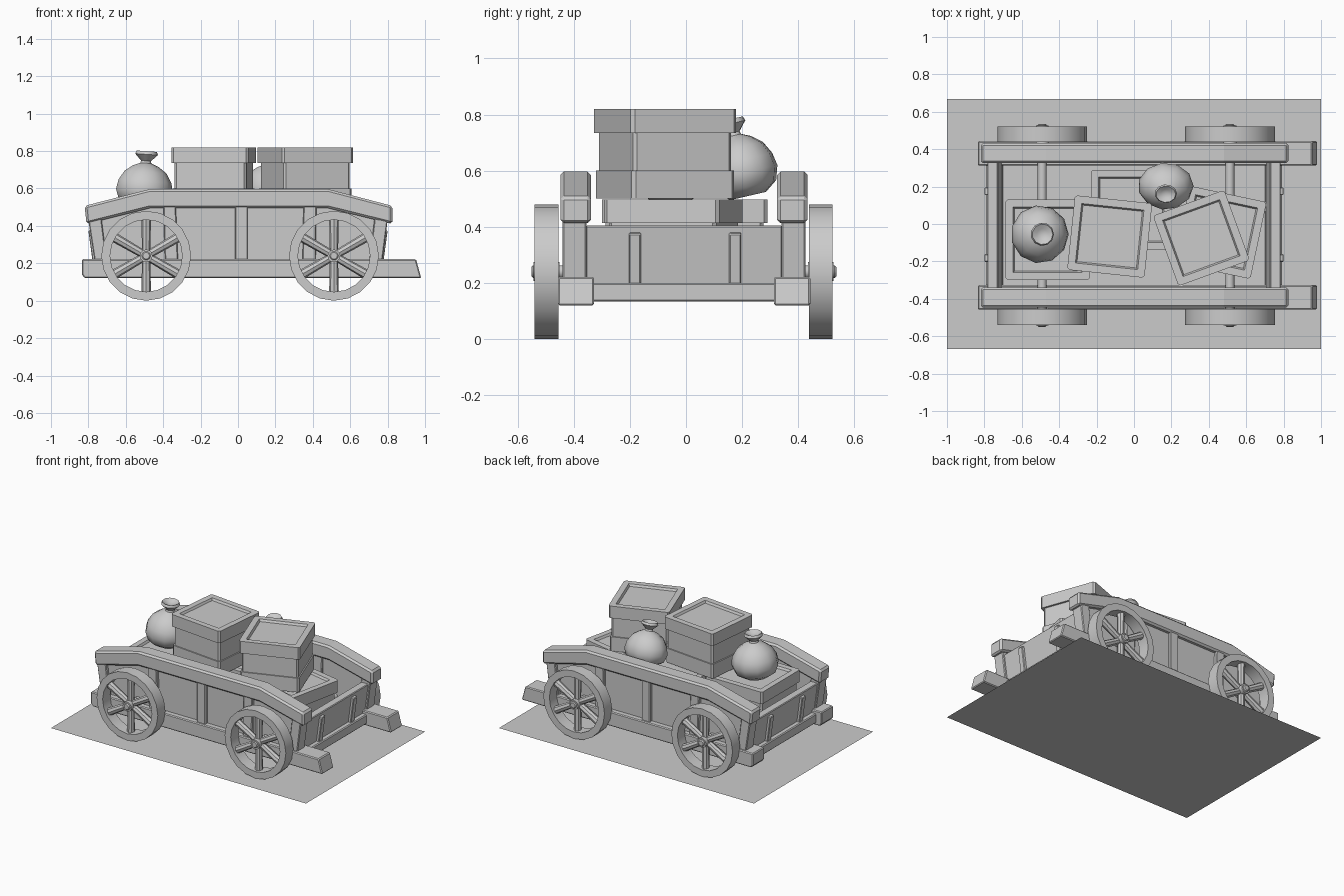
import bpy, bmesh, math
from mathutils import Matrix, Vector

if "Cube" in bpy.data.objects:
    bpy.data.objects.remove(bpy.data.objects["Cube"])

YC = -0.007  # the cart body sits slightly forward of the sheet centre

grey = bpy.data.materials.new("plain_grey")
grey.diffuse_color = (0.6, 0.6, 0.6, 1)
grey.use_nodes = True
grey.node_tree.nodes["Principled BSDF"].inputs["Base Color"].default_value = grey.diffuse_color


def finish(name, bm, bevel=0.0, smooth=False, recalc=True):
    if recalc:
        bmesh.ops.recalc_face_normals(bm, faces=bm.faces)
    me = bpy.data.meshes.new(name)
    bm.to_mesh(me)
    bm.free()
    me.materials.append(grey)
    ob = bpy.data.objects.new(name, me)
    bpy.context.collection.objects.link(ob)
    if bevel:
        mod = ob.modifiers.new("bevel", 'BEVEL')
        mod.width = bevel
        mod.segments = 1
        mod.limit_method = 'ANGLE'
        mod.angle_limit = math.radians(40)
    if smooth:
        bpy.ops.object.select_all(action='DESELECT')
        ob.select_set(True)
        bpy.context.view_layer.objects.active = ob
        bpy.ops.object.shade_smooth_by_angle(angle=math.radians(40))
    return ob


def prism(name, pts, y0, y1, bevel=0.0):
    """Extrude an x-z outline from y0 to y1."""
    bm = bmesh.new()
    f = bm.faces.new([bm.verts.new((x, y0 + YC, z)) for x, z in pts])
    ext = bmesh.ops.extrude_face_region(bm, geom=[f])
    vs = [v for v in ext["geom"] if isinstance(v, bmesh.types.BMVert)]
    bmesh.ops.translate(bm, vec=(0, y1 - y0, 0), verts=vs)
    return finish(name, bm, bevel)


def lathe(name, profile, steps, matrix):
    """Spin an (r, z) outline around z, then place it."""
    bm = bmesh.new()
    vs = [bm.verts.new((r, 0, z)) for r, z in profile]
    es = [bm.edges.new(p) for p in zip(vs, vs[1:])]
    bmesh.ops.spin(bm, geom=vs + es, axis=(0, 0, 1), cent=(0, 0, 0),
                   steps=steps, angle=math.tau, use_duplicate=False)
    bmesh.ops.remove_doubles(bm, verts=bm.verts, dist=1e-4)
    bmesh.ops.transform(bm, matrix=matrix, verts=bm.verts)
    return finish(name, bm, smooth=True)


def mirror_x(pts, s):
    return [(s * x, z) for x, z in pts]


# Flat sheet under the cart
bm = bmesh.new()
bm.faces.new([bm.verts.new((x, y, 0)) for x, y in
              ((-1, -0.667), (1, -0.667), (1, 0.667), (-1, 0.667))])
finish("base_sheet", bm, recalc=False)

# Sides: lower beam, upper rail, wall panel and posts
beam = [(-0.835, 0.14), (-0.82, 0.12), (0.98, 0.12), (0.952, 0.222), (-0.835, 0.222)]
rail = [(-0.81, 0.41), (-0.47, 0.495), (0.48, 0.495), (0.825, 0.41),
        (0.825, 0.507), (0.48, 0.597), (-0.47, 0.597), (-0.82, 0.507)]
panel = [(-0.73, 0.2), (0.73, 0.2), (0.76, 0.44), (0.48, 0.53), (-0.47, 0.53), (-0.76, 0.44)]
posts = {
    "corner_post_left": [(-0.765, 0.2), (-0.70, 0.2), (-0.73, 0.44), (-0.80, 0.43)],
    "inner_post_left": [(-0.39, 0.2), (-0.32, 0.2), (-0.333, 0.52), (-0.40, 0.52)],
    "middle_post": [(-0.015, 0.2), (0.052, 0.2), (0.052, 0.52), (-0.015, 0.52)],
    "inner_post_right": [(0.345, 0.2), (0.415, 0.2), (0.42, 0.52), (0.35, 0.52)],
    "corner_post_right": [(0.70, 0.2), (0.77, 0.2), (0.80, 0.43), (0.73, 0.44)],
}
for side, s in (("front", -1), ("back", 1)):
    prism(f"{side}_beam", beam, s * 0.32, s * 0.45, 0.006)
    prism(f"{side}_rail", rail, s * 0.332, s * 0.44, 0.012)
    prism(f"{side}_wall", panel, s * 0.36, s * 0.41)
    for name, pts in posts.items():
        prism(f"{side}_{name}", pts, s * 0.348, s * 0.433, 0.005)

# Ends: wall, crossbar and two slats each
for side, s in (("left", -1), ("right", 1)):
    prism(f"{side}_end_wall", mirror_x([(0.70, 0.15), (0.75, 0.15), (0.785, 0.405), (0.727, 0.405)], s),
          -0.35, 0.35, 0.005)
    prism(f"{side}_crossbar", mirror_x([(0.70, 0.133), (0.79, 0.133), (0.79, 0.2), (0.70, 0.2)], s),
          -0.33, 0.33, 0.006)
    for y in (-0.175, 0.182):
        prism(f"{side}_slat", mirror_x([(0.74, 0.19), (0.775, 0.19), (0.80, 0.375), (0.765, 0.385)], s),
              y - 0.021, y + 0.021, 0.004)

# Floor
prism("floor", [(-0.74, 0.14), (0.74, 0.14), (0.74, 0.18), (-0.74, 0.18)], -0.37, 0.37)

# Wheels: rim, six spokes, hub; one axle for each pair
R = 0.24
for x in (-0.491, 0.513):
    for y, label in ((-0.497, "front"), (0.48, "back")):
        place = Matrix.Translation((x, y, R)) @ Matrix.Rotation(math.pi / 2, 4, 'X')
        h = 0.0425
        rim = [(0.193, -h), (R, -h), (R, h), (0.193, h), (0.193, -h)]
        lathe(f"{label}_wheel_rim", rim, 20, place)
        hub = [(0, -0.046), (0.034, -0.046), (0.034, 0.046), (0, 0.046)]
        lathe(f"{label}_wheel_hub", hub, 12, place)
        bm = bmesh.new()
        for k in range(6):
            turn = Matrix.Rotation(k * math.pi / 3 + math.pi / 2, 4, 'Z')
            bmesh.ops.create_cone(bm, cap_ends=True, segments=8, radius1=0.022, radius2=0.026, depth=0.18,
                                  matrix=place @ turn @ Matrix.Translation((0.112, 0, 0))
                                  @ Matrix.Rotation(math.pi / 2, 4, 'Y'))
        finish(f"{label}_wheel_spokes", bm, smooth=True)
    axle = [(0, -0.543), (0.018, -0.543), (0.024, -0.537), (0.024, 0.537), (0.018, 0.543), (0, 0.543)]
    lathe("axle", axle, 10, Matrix.Translation((x, -0.0075, R)) @ Matrix.Rotation(math.pi / 2, 4, 'X'))


# Crates: skirt, body and lid with a sunken top panel
def crate(name, x, y, z, turn, w, d):
    place = Matrix.Translation((x, y, z)) @ Matrix.Rotation(math.radians(turn), 4, 'Z')
    for part, inset, z0, z1 in (("skirt", 0.006, 0, 0.1), ("body", 0.014, 0.09, 0.25), ("lid", 0, 0.235, 0.32)):
        bm = bmesh.new()
        size = Matrix.Diagonal((w - 2 * inset, d - 2 * inset, z1 - z0, 1))
        bmesh.ops.create_cube(bm, size=1, matrix=Matrix.Translation((0, 0, (z0 + z1) / 2)) @ size)
        upright = [e for e in bm.edges if abs(e.verts[0].co.z - e.verts[1].co.z) > 0.01]
        bmesh.ops.bevel(bm, geom=upright, offset=0.012, segments=1, affect='EDGES')
        if part == "lid":
            top = max(bm.faces, key=lambda f: f.calc_center_median().z)
            bmesh.ops.inset_region(bm, faces=[top], thickness=0.04, use_even_offset=True)
            bmesh.ops.inset_region(bm, faces=[top], thickness=0.008, depth=-0.015, use_even_offset=True)
        bmesh.ops.transform(bm, matrix=place, verts=bm.verts)
        finish(f"{name}_{part}", bm)


crate("lower_left_crate", -0.462, -0.085, 0.178, 0, 0.45, 0.43)
crate("lower_middle_crate", -0.015, 0.075, 0.178, 0, 0.43, 0.43)
crate("lower_right_crate", 0.46, -0.045, 0.178, -12, 0.42, 0.42)
crate("upper_left_crate", -0.13, -0.067, 0.5, -6, 0.415, 0.40)
crate("upper_right_crate", 0.36, -0.075, 0.5, 20, 0.405, 0.40)

# Tied sacks
sack = [(0, 0), (0.08, 0.0), (0.135, 0.035), (0.155, 0.09), (0.145, 0.14), (0.115, 0.19), (0.07, 0.222),
        (0.03, 0.238), (0.027, 0.25), (0.062, 0.285), (0.055, 0.302), (0.03, 0.288), (0, 0.278)]
lathe("left_sack", sack, 11, Matrix.Translation((-0.51, -0.055, 0.498)) @ Matrix.Rotation(math.radians(4), 4, 'Y'))
lathe("back_sack", sack, 11, Matrix.Translation((0.17, 0.222, 0.51)) @ Matrix.Rotation(math.radians(13), 4, 'X')
      @ Matrix.Diagonal((0.96, 0.82, 0.93, 1)))
